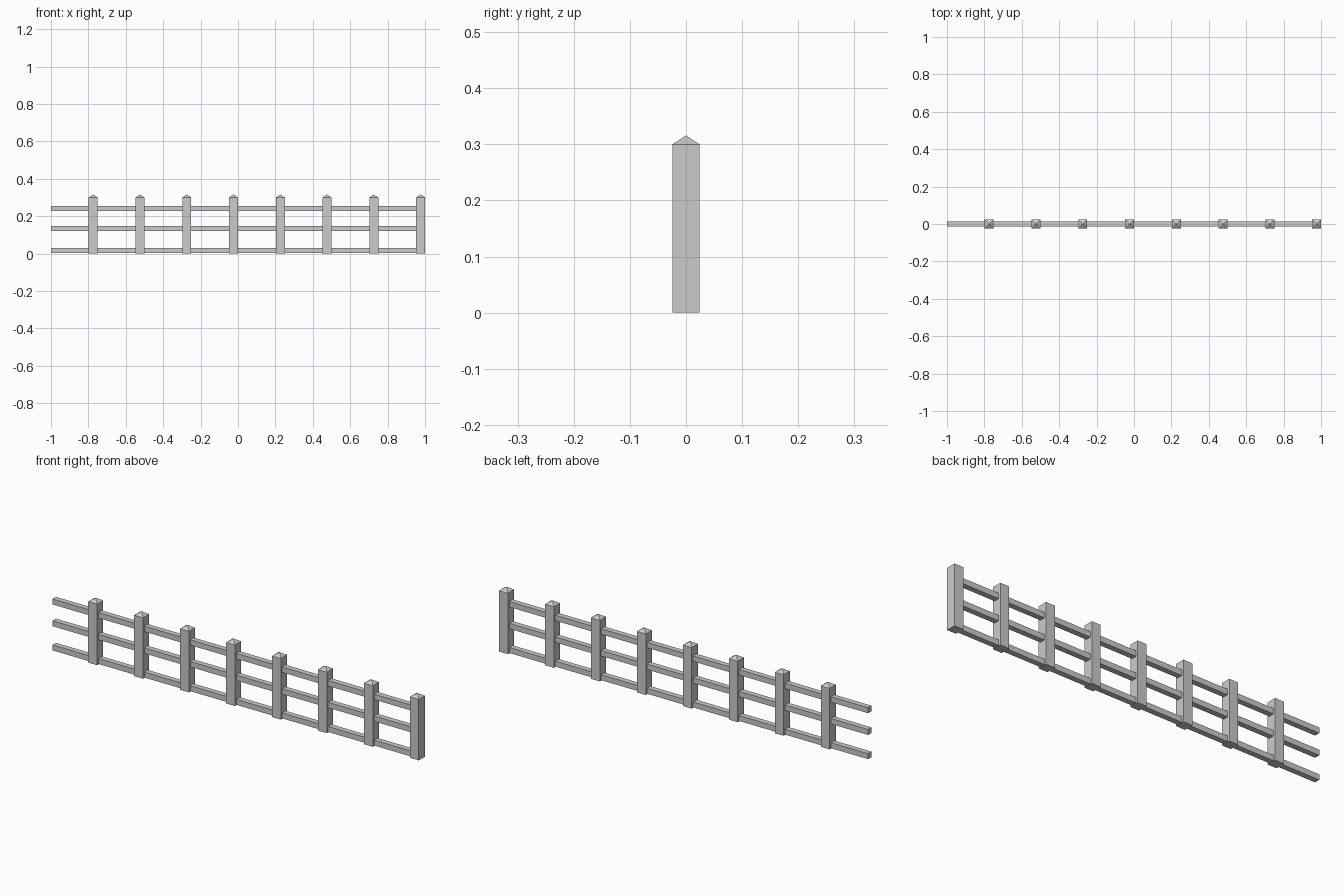
import bpy, bmesh

if "Cube" in bpy.data.objects:
    bpy.data.objects.remove(bpy.data.objects["Cube"])

POST_W, POST_H, TIP_H = 0.048, 0.30, 0.316
RAIL_T = 0.027
SPACING, COUNT = 0.25, 8
LAST_X = 1 - POST_W / 2


def new_object(name, bm):
    bmesh.ops.recalc_face_normals(bm, faces=bm.faces[:])
    mesh = bpy.data.meshes.new(name)
    bm.to_mesh(mesh)
    bm.free()
    obj = bpy.data.objects.new(name, mesh)
    bpy.context.collection.objects.link(obj)
    return obj


def box(x0, x1, depth, z0, z1):
    bm = bmesh.new()
    bmesh.ops.create_cube(bm, size=1)
    bmesh.ops.scale(bm, vec=(x1 - x0, depth, z1 - z0), verts=bm.verts[:])
    bmesh.ops.translate(bm, vec=((x0 + x1) / 2, 0, (z0 + z1) / 2), verts=bm.verts[:])
    return bm


# Square posts with low pyramid tops
for i in range(COUNT):
    bm = box(-POST_W / 2, POST_W / 2, POST_W, 0, POST_H)
    top = max(bm.faces, key=lambda f: f.calc_center_median().z)
    tip = bmesh.ops.poke(bm, faces=[top])["verts"][0]
    tip.co.z = TIP_H
    post = new_object(f"post_{i + 1}", bm)
    post.location.x = LAST_X - (COUNT - 1 - i) * SPACING

# Rails, free at the left end and set into the last post at the right
for name, z in (("bottom_rail", 0.002), ("middle_rail", 0.121), ("top_rail", 0.228)):
    new_object(name, box(-1, LAST_X, RAIL_T, z, z + RAIL_T))
